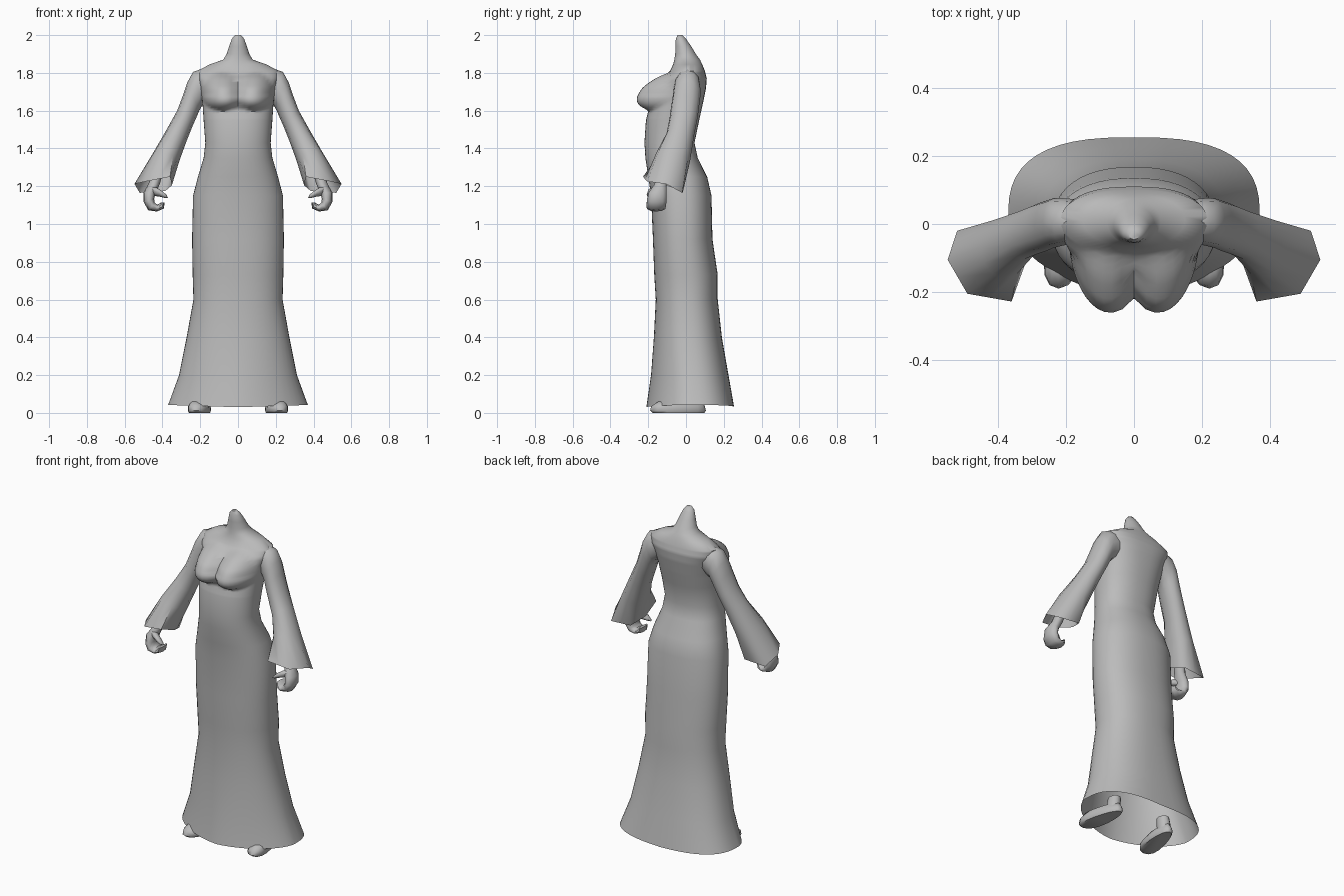
import bpy, bmesh, math
from mathutils import Vector

grey = bpy.data.materials.new("soft grey")
grey.diffuse_color = (0.5, 0.5, 0.5, 1)


def loft(name, rings, cap_start=True, cap_end=True, angle=60):
    """Skin a list of closed point rings."""
    bm = bmesh.new()
    loops = [[bm.verts.new(p) for p in r] for r in rings]
    n = len(loops[0])
    for a, b in zip(loops, loops[1:]):
        for i in range(n):
            j = (i + 1) % n
            bm.faces.new((a[i], a[j], b[j], b[i]))
    if cap_start:
        bm.faces.new(loops[0][::-1])
    if cap_end:
        bm.faces.new(loops[-1])
    bmesh.ops.recalc_face_normals(bm, faces=bm.faces)
    me = bpy.data.meshes.new(name)
    bm.to_mesh(me)
    bm.free()
    me.materials.append(grey)
    ob = bpy.data.objects.new(name, me)
    bpy.context.collection.objects.link(ob)
    bpy.ops.object.select_all(action='DESELECT')
    ob.select_set(True)
    bpy.context.view_layer.objects.active = ob
    bpy.ops.object.shade_smooth_by_angle(angle=math.radians(angle))
    return ob


def oval(center, u, v, n=16, power=2.0, front_power=None):
    """Superellipse ring spanned by half axes u and v."""
    pts = []
    for i in range(n):
        t = 2 * math.pi * i / n
        c, s = math.cos(t), math.sin(t)
        e = 2 / (front_power if front_power and s < 0 else power)
        c = math.copysign(abs(c) ** e, c)
        s = math.copysign(abs(s) ** e, s)
        pts.append(Vector(center) + Vector(u) * c + Vector(v) * s)
    return pts


# Gown, shoulders and neck:
# height, half width, front y, back y, back squareness, front squareness
profile = [
    (0.03, 0.37, -0.21, 0.255, 2.7, 1.75), (0.20, 0.312, -0.185, 0.225, 2.5, 1.9),
    (0.40, 0.272, -0.17, 0.19, 2.4, 2.1), (0.60, 0.236, -0.16, 0.168, 2.3, 2.2),
    (0.73, 0.24, -0.168, 0.168, 2.3, 2.2), (0.92, 0.243, -0.175, 0.14, 2.3, 2.2),
    (1.15, 0.238, -0.185, 0.135, 2.3, 2.2), (1.25, 0.212, -0.20, 0.112, 2.3, 2.2),
    (1.35, 0.182, -0.215, 0.062, 2.3, 2.2), (1.43, 0.173, -0.22, 0.045, 2.3, 2.2),
    (1.55, 0.182, -0.212, 0.07, 2.3, 2.3), (1.64, 0.188, -0.19, 0.09, 2.4, 2.4),
    (1.72, 0.198, -0.16, 0.106, 2.5, 2.4), (1.77, 0.215, -0.125, 0.11, 2.5, 2.3),
    (1.81, 0.215, -0.085, 0.10, 2.4, 2.1), (1.845, 0.15, -0.068, 0.086, 2.2, 2),
    (1.87, 0.078, -0.062, 0.074, 2, 2), (1.90, 0.06, -0.057, 0.052, 2, 2),
    (1.94, 0.047, -0.056, 0.028, 2, 2), (1.98, 0.033, -0.054, 0.0, 2, 2),
    (2.00, 0.016, -0.045, -0.018, 2, 2)]
rows = [profile[0]]
for a, b in zip(profile, profile[1:]):
    steps = math.ceil((b[0] - a[0]) / 0.012) if 1.54 < a[0] < 1.8 else 1
    rows += [tuple(p + (q - p) * k / steps for p, q in zip(a, b))
             for k in range(1, steps + 1)]
rings = [oval((0, (f + b) / 2, z), (w, 0, 0), (0, (b - f) / 2, 0), 48, p, q)
         for z, w, f, b, p, q in rows]
for p in rings[0]:                      # hem rises slightly at the sides
    p.z += 0.012 * abs(p.x) / 0.37
for ring in rings:                      # bust swells out of the chest front
    for p in ring:
        if p.y < 0:
            dx = (abs(p.x) - 0.086) / 0.104
            dz = (p.z - 1.675) / (0.13 if p.z > 1.675 else 0.074)
            d = 1 - dx * dx - dz * dz
            if d > 0:
                p.y -= 0.088 * d ** (0.9 if dz > 0 else 0.7)
loft("gown_body", rings, cap_start=False)

# Sleeve cuff corners, clockwise from the outer tip
cuff = [Vector(p) for p in (
    (0.548, -0.105, 1.212), (0.52, -0.02, 1.165), (0.385, -0.015, 1.175),
    (0.35, -0.11, 1.205), (0.36, -0.228, 1.25), (0.49, -0.205, 1.225))]

for s, side in ((1, "left"), (-1, "right")):
    # Flared sleeve: inner x z, outer x z, centre y, half depth, front lift
    sleeve = [
        (0.10, 1.69, 0.12, 1.82, 0.01, 0.055, 0),
        (0.155, 1.655, 0.19, 1.822, 0.009, 0.064, 0),
        (0.185, 1.635, 0.238, 1.805, 0.006, 0.07, 0),
        (0.205, 1.60, 0.268, 1.75, 0.003, 0.073, 0),
        (0.222, 1.56, 0.292, 1.68, -0.005, 0.074, 0),
        (0.24, 1.52, 0.322, 1.60, -0.013, 0.074, 0),
        (0.272, 1.44, 0.372, 1.51, -0.03, 0.073, 0.005),
        (0.31, 1.335, 0.45, 1.375, -0.068, 0.09, 0.02)]
    rings = [oval((s * (a + c) / 2, y, (b + d) / 2),
                  (s * (c - a) / 2, 0, (d - b) / 2), (0, r, -lift), 12, 2.1)
             for a, b, c, d, y, r, lift in sleeve]
    edge = []
    for a, b in zip(cuff, cuff[1:] + cuff[:1]):
        edge += [Vector((s * p.x, p.y, p.z)) for p in (a, (a + b) / 2)]
    loft(side + "_sleeve", rings + [edge], cap_end=False)

    # Curled hand: centre, thickness direction, half width
    hand = [
        (0.42, -0.115, 1.29, 0.030, 0.0, 0.030),
        (0.445, -0.135, 1.21, 0.030, 0.0, 0.034),
        (0.468, -0.15, 1.165, 0.032, 0.002, 0.050),
        (0.472, -0.155, 1.125, 0.028, -0.008, 0.055),
        (0.458, -0.158, 1.094, 0.017, -0.021, 0.053),
        (0.430, -0.158, 1.084, 0.0, -0.018, 0.050),
        (0.406, -0.158, 1.094, -0.014, -0.012, 0.046),
        (0.398, -0.158, 1.114, -0.009, 0.0, 0.038)]
    rings = [oval((s * x, y, z), (s * tx, 0, tz), (0, w, 0), 10)
             for x, y, z, tx, tz, w in hand]
    loft(side + "_hand", rings)

    # Thumb
    thumb = [(0.455, -0.16, 1.175, 0.026), (0.42, -0.18, 1.168, 0.024),
             (0.392, -0.19, 1.155, 0.018), (0.374, -0.192, 1.145, 0.008)]
    rings = [oval((s * x, y, z), (s * r * 0.4, 0, r), (0, r, 0), 8)
             for x, y, z, r in thumb]
    loft(side + "_thumb", rings)

    # Shoe, stacked from sole to instep, toes turned outward
    rings = []
    for z, k, back in ((0.0, 0.9, 0.098), (0.012, 1.0, 0.105),
                       (0.036, 0.96, 0.10), (0.06, 0.7, 0.085)):
        ring = []
        for p in oval((0, 0, z), (0.056 * k, 0, 0), (0, 1, 0), 16, 2.2):
            t = p.y
            p.y = -0.042 + t * (0.148 * k if t < 0 else back + 0.042)
            p.x = s * (0.2 + p.x * (1 - 0.2 * t) - 0.022 * t)
            ring.append(p)
        rings.append(ring)
    loft(side + "_shoe", rings)

    # Short ankle inside the skirt
    rings = [oval((s * x, y, z), (r, 0, 0), (0, r * 1.2, 0), 10)
             for x, y, z, r in ((0.185, 0.04, 0.03, 0.036),
                                (0.18, 0.04, 0.07, 0.036),
                                (0.175, 0.04, 0.11, 0.033))]
    loft(side + "_ankle", rings)
